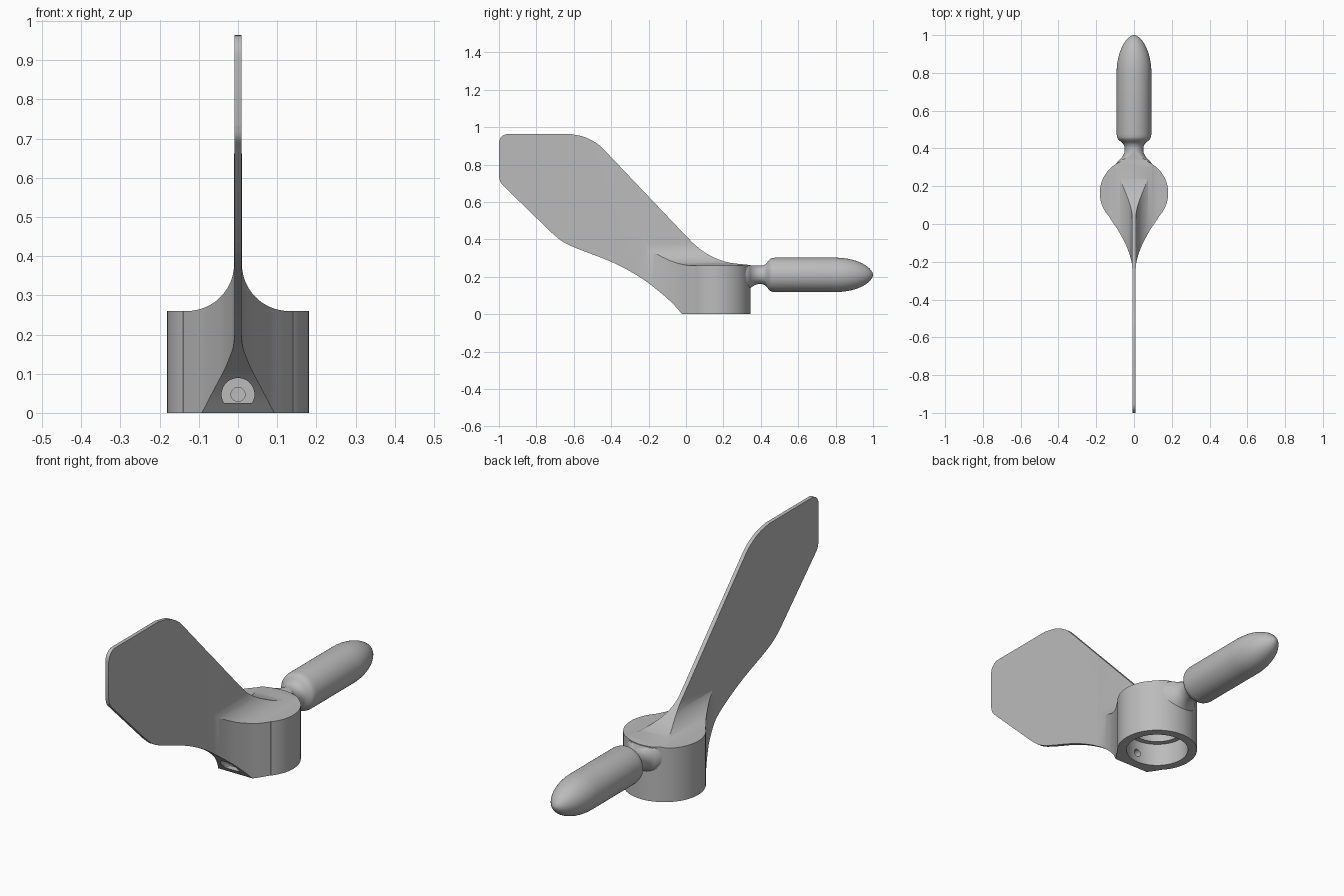
import bpy, bmesh, math
from mathutils import Matrix, Vector

if "Cube" in bpy.data.objects:
    bpy.data.objects.remove(bpy.data.objects["Cube"])

grey = bpy.data.materials.new("plain grey")
grey.diffuse_color = (0.5, 0.5, 0.5, 1)
grey.use_nodes = True
grey.node_tree.nodes["Principled BSDF"].inputs["Base Color"].default_value = grey.diffuse_color


def smooth(pts, n=6):
    """Catmull-Rom curve through an open run of points."""
    p = [Vector(q) for q in pts]
    p = [2 * p[0] - p[1]] + p + [2 * p[-1] - p[-2]]
    out = []
    for a, b, c, d in zip(p, p[1:], p[2:], p[3:]):
        for k in range(n):
            t = k / n
            out.append(0.5 * (2 * b + (c - a) * t + (2 * a - 5 * b + 4 * c - d) * t * t
                              + (3 * b - a - 3 * c + d) * t ** 3))
    return [tuple(v) for v in out] + [tuple(pts[-1])]


def make(name, bm):
    bmesh.ops.recalc_face_normals(bm, faces=bm.faces)
    me = bpy.data.meshes.new(name)
    bm.to_mesh(me)
    bm.free()
    me.materials.append(grey)
    ob = bpy.data.objects.new(name, me)
    bpy.context.collection.objects.link(ob)
    return ob


def prism(name, outline, place, lo, hi):
    """Extrude an outline; place(u, v, w) maps it into space."""
    bm = bmesh.new()
    a = [bm.verts.new(place(u, v, lo)) for u, v in outline]
    b = [bm.verts.new(place(u, v, hi)) for u, v in outline]
    bm.faces.new(a)
    bm.faces.new(b[::-1])
    for i in range(len(a)):
        j = (i + 1) % len(a)
        bm.faces.new((a[i], a[j], b[j], b[i]))
    return make(name, bm)


def circle(cx, cy, r, n, a0=0, a1=360):
    full = a1 - a0 == 360
    steps = n if full else n + 1
    return [(cx + r * math.cos(math.radians(a0 + (a1 - a0) * i / n)),
             cy + r * math.sin(math.radians(a0 + (a1 - a0) * i / n))) for i in range(steps)]


def mirrored(half):
    return half + [(-u, v) for u, v in reversed(half)]


def boolean(ob, cutter, op):
    m = ob.modifiers.new(op.lower(), 'BOOLEAN')
    m.operation, m.object, m.solver = op, cutter, 'EXACT'
    bpy.context.view_layer.objects.active = ob
    bpy.ops.object.modifier_apply(modifier=m.name)
    bpy.data.objects.remove(cutter)


def shade(ob):
    bpy.ops.object.select_all(action='DESELECT')
    ob.select_set(True)
    bpy.context.view_layer.objects.active = ob
    bpy.ops.object.shade_smooth_by_angle(angle=math.radians(30))


along_x = lambda u, v, w: (w, u, v)
along_y = lambda u, v, w: (u, w, v)
along_z = lambda u, v, w: (u, v, w)

# Side silhouette of tail fin and hub (y, z)
under = smooth([(-0.02, 0), (-0.065, 0.05), (-0.13, 0.11), (-0.25, 0.2), (-0.4, 0.28),
                (-0.58, 0.35), (-0.66, 0.388), (-0.72, 0.437)])
tip = smooth([(-0.965, 0.675), (-0.99, 0.702), (-1, 0.735)])
corner = circle(-0.95, 0.914, 0.05, 8, 180, 90)
shoulder = smooth([(-0.62, 0.964), (-0.54, 0.946), (-0.47, 0.908), (-0.42, 0.86)])
saddle = smooth([(0.0, 0.418), (0.06, 0.36), (0.13, 0.313), (0.22, 0.278), (0.34, 0.263)])
side = under + tip + corner + shoulder + saddle + [(0.42, 0.262), (0.42, 0)]
vane = prism("hub_and_tail_fin", side, along_x, -0.25, 0.25)

# Plan silhouette: round hub narrowing into the thin fin (x, y)
taper = smooth([(0.139, 0.05), (0.112, 0.008), (0.085, -0.032), (0.06, -0.077),
                (0.038, -0.122), (0.021, -0.17), (0.012, -0.205), (0.009, -0.24)])
plan = mirrored(circle(0, 0.164, 0.181, 48, 88, -39) + taper + [(0.009, -1.1)])
boolean(vane, prism("plan_cutter", plan, along_z, -0.1, 1.1), 'INTERSECT')

# Front silhouette: flat hub top with a fillet up to the fin (x, z)
front = mirrored([(0.25, -0.1), (0.25, 0.26)] + circle(0.13, 0.38, 0.12, 16, 270, 180)
                 + [(0.0098, 1.1)])
boolean(vane, prism("front_cutter", front, along_y, -1.2, 0.6), 'INTERSECT')

# Stepped bore under the hub
boolean(vane, prism("bore", circle(0, 0.164, 0.14, 64), along_z, -0.1, 0.11), 'DIFFERENCE')
boolean(vane, prism("inner_bore", circle(0, 0.164, 0.115, 64), along_z, 0.05, 0.2), 'DIFFERENCE')

# Screw pocket with flat bottom, and its through hole
boolean(vane, prism("pocket", circle(0, 0.047, 0.042, 32, -31, 211), along_y, -0.3, -0.012),
        'DIFFERENCE')
boolean(vane, prism("screw_hole", circle(0, 0.047, 0.018, 24), along_y, -0.1, 0.1), 'DIFFERENCE')
shade(vane)

# Bullet shaped counterweight with a flared neck (y, radius)
neck = smooth([(0.31, 0.1), (0.335, 0.083), (0.352, 0.065), (0.375, 0.052), (0.395, 0.049),
               (0.412, 0.051), (0.428, 0.06), (0.442, 0.077), (0.455, 0.088), (0.475, 0.092)], 3)
nose = [(0.8 + 0.2 * math.sin(a), 0.092 * math.cos(a) ** 1.15)
        for a in (math.pi / 2 * i / 14 for i in range(14))]
bm = bmesh.new()
rings, N = [], 64
for y, r in neck + nose:
    ring = []
    for i in range(N):
        a = 2 * math.pi * i / N
        z = 0.21 + r * math.sin(a)
        # neck stays level with the hub top
        ring.append(bm.verts.new((r * math.cos(a), y, min(z, 0.2595) if y < 0.4 else z)))
    rings.append(ring)
for a, b in zip(rings, rings[1:]):
    for i in range(N):
        j = (i + 1) % N
        bm.faces.new((a[i], a[j], b[j], b[i]))
bm.faces.new(rings[0])
point = bm.verts.new((0, 1, 0.21))
for i in range(N):
    bm.faces.new((rings[-1][i], rings[-1][(i + 1) % N], point))
shade(make("counterweight", bm))
